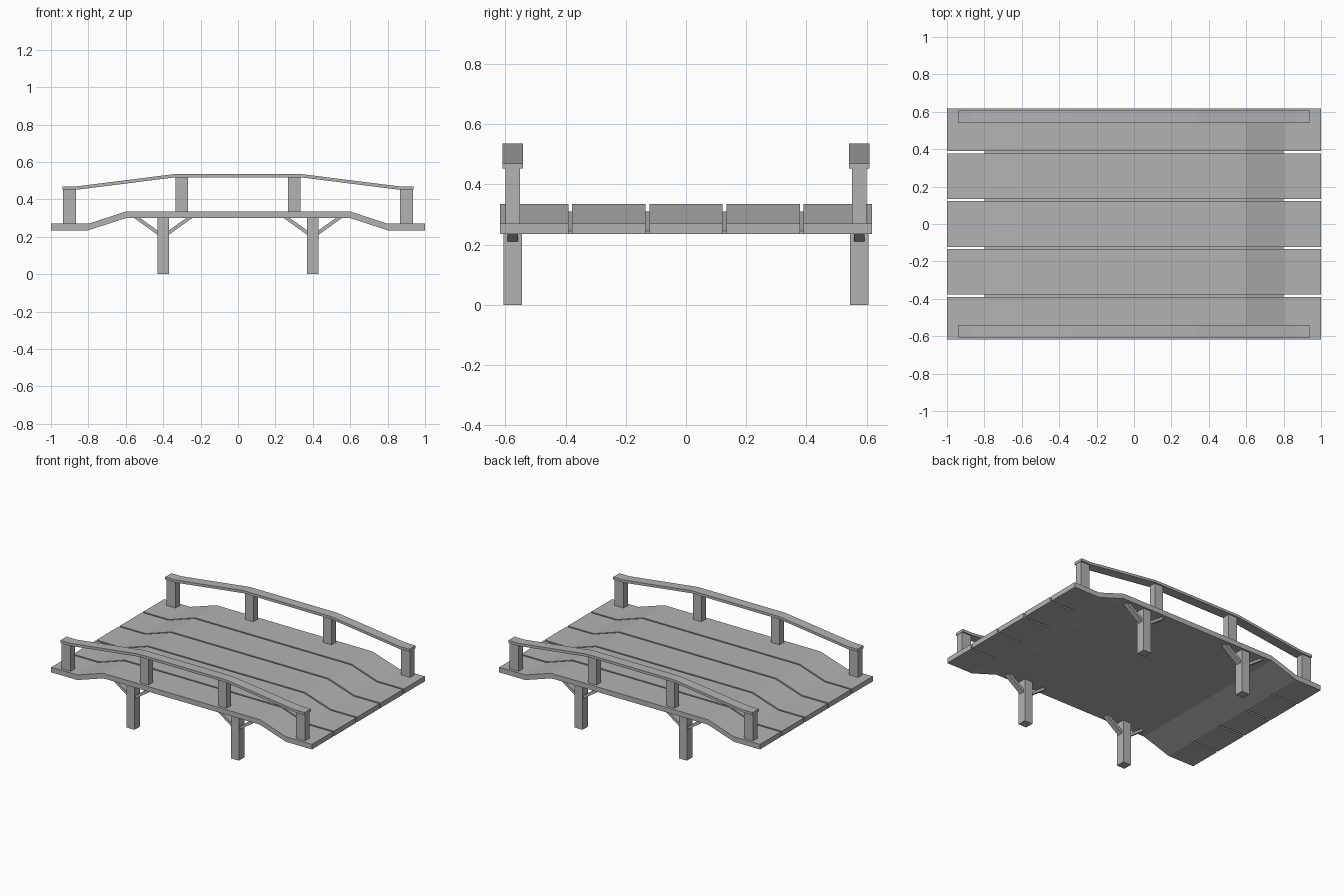
import bpy
from math import atan2, hypot
from mathutils import Matrix, Vector

if "Cube" in bpy.data.objects:
    bpy.data.objects.remove(bpy.data.objects["Cube"], do_unlink=True)

grey = bpy.data.materials.new("plain_grey")
grey.use_nodes = True
colour = (0.45, 0.45, 0.45, 1)
grey.diffuse_color = colour
grey.node_tree.nodes["Principled BSDF"].inputs["Base Color"].default_value = colour


def add_mesh(name, verts, faces):
    mesh = bpy.data.meshes.new(name)
    mesh.from_pydata(verts, [], faces)
    mesh.materials.append(grey)
    obj = bpy.data.objects.new(name, mesh)
    bpy.context.collection.objects.link(obj)
    return obj


def strip(name, path, thick, y0, y1):
    """Bent board: an upper x-z path given thickness downward and width along y."""
    rings = [[(x, y0, z), (x, y1, z), (x, y1, z - thick), (x, y0, z - thick)] for x, z in path]
    verts = [v for ring in rings for v in ring]
    faces = [(0, 1, 2, 3)]
    for i in range(0, len(verts) - 4, 4):
        for k in range(4):
            n = (k + 1) % 4
            faces.append((i + k, i + 4 + k, i + 4 + n, i + n))
    faces.append(tuple(len(verts) - 1 - k for k in range(4)))
    return add_mesh(name, verts, faces)


def box(name, centre, size, tilt=0):
    """Box, optionally tilted about the y axis."""
    corners = [(a, b, c) for a in (-.5, .5) for b in (-.5, .5) for c in (-.5, .5)]
    turn = Matrix.Rotation(tilt, 3, "Y")
    verts = [turn @ Vector([p * s for p, s in zip(v, size)]) + Vector(centre) for v in corners]
    faces = [(0, 1, 3, 2), (4, 6, 7, 5), (0, 4, 5, 1), (2, 3, 7, 6), (0, 2, 6, 4), (1, 5, 7, 3)]
    return add_mesh(name, verts, faces)


def mirrored(half):
    return [(-x, z) for x, z in half] + [(x, z) for x, z in reversed(half)]


# Deck planks that step up to a raised middle
deck_path = mirrored([(1, .27), (.8, .27), (.6, .335)])
deck_thick = .035
seams = [-.384, -.128, .128, .384]
gap = .006
starts = [-.618] + [s + gap for s in seams]
ends = [s - gap for s in seams] + [.618]
for y0, y1 in zip(starts, ends):
    strip("deck_plank", deck_path, deck_thick, y0, y1)

# Thin strips closing the bottom of each seam between the ramps
seam_path = [(x, z - .025) for x, z in deck_path[1:-1]]
for y in seams:
    strip("seam_strip", seam_path, .01, y - gap, y + gap)

rail_path = mirrored([(.937, .47), (.86, .47), (.335, .536)])
for side in (-1, 1):
    y = side * .575
    # Handrail and its posts
    strip("handrail", rail_path, .018, y - .034, y + .034)
    for end in (-1, 1):
        box("outer_post", (end * .9, y, .36), (.07, .048, .19))
        box("inner_post", (end * .3, y, .426), (.066, .048, .19))
        # Support leg with a brace on either side
        leg_x = end * .4
        box("support_leg", (leg_x, y, .151), (.061, .061, .302))
        for way in (-1, 1):
            run, rise = .13, .093
            centre = (leg_x + way * (.02 + run / 2), y, .215 + rise / 2)
            box("leg_brace", centre, (hypot(run, rise), .036, .019), -way * atan2(rise, run))
